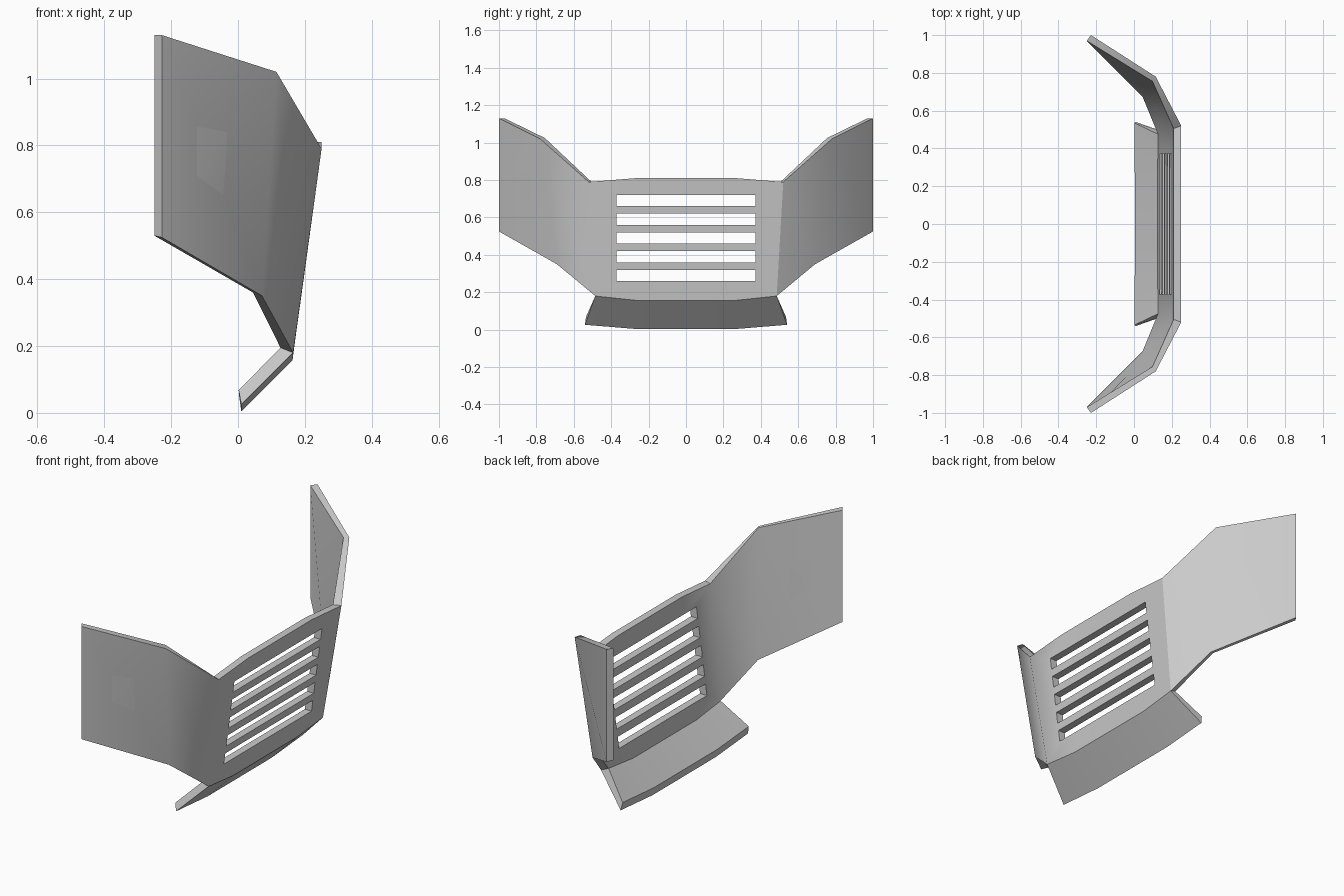
import bpy, bmesh
from mathutils import Matrix, Vector

cube = bpy.data.objects.get("Cube")
if cube:
    bpy.data.objects.remove(cube, do_unlink=True)

grey = bpy.data.materials.new("plain grey")
grey.use_nodes = True
grey.diffuse_color = (0.6, 0.6, 0.6, 1)
grey.node_tree.nodes["Principled BSDF"].inputs["Base Color"].default_value = (0.6, 0.6, 0.6, 1)


def make_object(name, bm):
    bmesh.ops.recalc_face_normals(bm, faces=bm.faces)
    mesh = bpy.data.meshes.new(name)
    bm.to_mesh(mesh)
    bm.free()
    mesh.materials.append(grey)
    obj = bpy.data.objects.new(name, mesh)
    bpy.context.collection.objects.link(obj)
    return obj


def activate(obj):
    bpy.ops.object.select_all(action='DESELECT')
    obj.select_set(True)
    bpy.context.view_layer.objects.active = obj


def mirrored_loft(name, sections, closed):
    """Skin four-point sections, listed from the middle outward, across y = 0."""
    flip = [[(x, -y, z) for x, y, z in s] for s in reversed(sections)]
    bm = bmesh.new()
    rings = [[bm.verts.new(p) for p in s] for s in flip + sections]
    for a, b in zip(rings, rings[1:]):
        for i in range(4 if closed else 3):
            j = (i + 1) % 4
            bm.faces.new((a[i], a[j], b[j], b[i]))
    bm.faces.new(rings[0])
    bm.faces.new(rings[-1])
    return make_object(name, bm)


# Sections run: outer top, outer bottom, inner bottom, inner top
middle = [(.25, .27, .81), (.163, .27, .157), (.125, .27, .172), (.21, .27, .81)]
corner = [(.25, .52, .79), (.165, .485, .18), (.127, .475, .195), (.21, .505, .79)]
bend = [(.115, .78, 1.02), (.072, .69, .35), (.045, .675, .36), (.098, .755, 1.025)]
tip = [(-.228, 1, 1.13), (-.228, 1, .525), (-.25, .97, .53), (-.25, .97, 1.13)]

# Wrapped front panel with swept side wings
panel = mirrored_loft("bumper_panel", [middle, corner, bend, tip], True)

# Lower lip folded back beneath the panel
lip = mirrored_loft("lower_lip", [
    [middle[1], (.01, .27, .004), (.004, .27, .045), middle[2]],
    [corner[1], (.01, .54, .026), (.002, .535, .068), corner[2]],
], False)

# Five horizontal grille slots
bm = bmesh.new()
for i in range(5):
    place = Matrix.Translation(Vector((.2, 0, .29 + .1 * i)))
    bmesh.ops.create_cube(bm, size=1, matrix=place @ Matrix.Diagonal((.4, .744, .06, 1)))
cutter = make_object("slot_cutter", bm)
cutter.hide_render = True

slots = panel.modifiers.new("grille slots", 'BOOLEAN')
slots.operation = 'DIFFERENCE'
slots.solver = 'EXACT'
slots.object = cutter
activate(panel)
bpy.ops.object.modifier_apply(modifier=slots.name)
bpy.data.objects.remove(cutter, do_unlink=True)

# Soft bends, crisp edges
for obj in (panel, lip):
    activate(obj)
    bpy.ops.object.shade_smooth_by_angle(angle=0.56)
